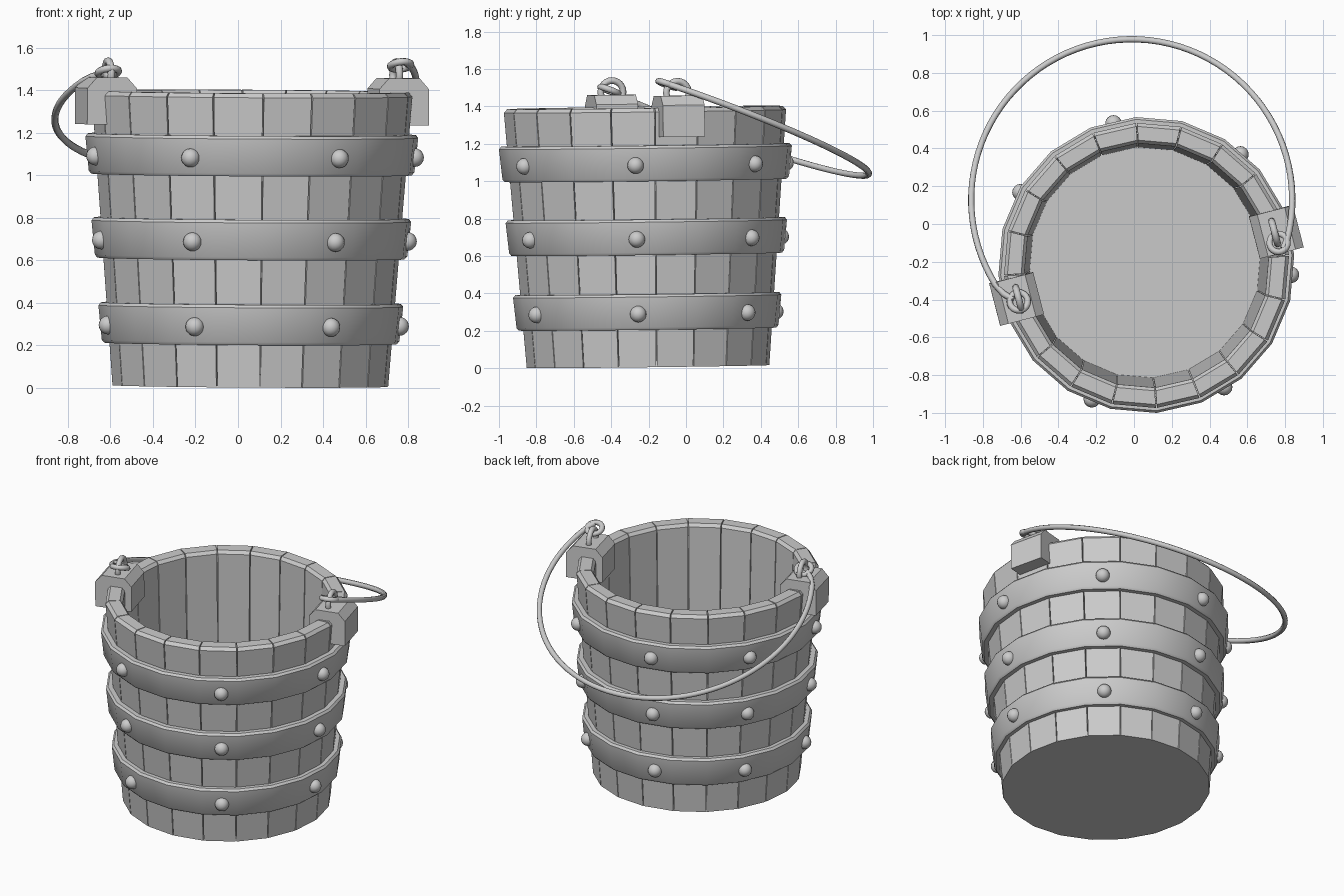
import bpy, bmesh, math
from mathutils import Matrix, Vector

cube = bpy.data.objects.get("Cube")
if cube:
    bpy.data.objects.remove(cube, do_unlink=True)

grey = bpy.data.materials.new("plain_grey")
grey.use_nodes = True
GREY = (0.6, 0.6, 0.6, 1)
grey.diffuse_color = GREY
grey.node_tree.nodes["Principled BSDF"].inputs["Base Color"].default_value = GREY

SIDES = 20
STEP = math.tau / SIDES
START = math.radians(-86)          # angle of the first stave joint
# The bucket leans very slightly
BUCKET = (Matrix.Translation((0.058, -0.203, 0.009))
          @ Matrix.Rotation(0.012, 4, 'X') @ Matrix.Rotation(0.006, 4, 'Y'))


def polar(r, a, z):
    return Vector((r * math.cos(a), r * math.sin(a), z))


def finish(bm, name, smooth=False, matrix=BUCKET):
    bmesh.ops.recalc_face_normals(bm, faces=bm.faces)
    mesh = bpy.data.meshes.new(name)
    bm.to_mesh(mesh)
    bm.free()
    mesh.transform(matrix)
    mesh.materials.append(grey)
    obj = bpy.data.objects.new(name, mesh)
    bpy.context.collection.objects.link(obj)
    if smooth:
        bpy.ops.object.select_all(action='DESELECT')
        obj.select_set(True)
        bpy.context.view_layer.objects.active = obj
        bpy.ops.object.shade_smooth_by_angle(angle=math.radians(35))
    return obj


def sweep(bm, profile, angles, closed):
    """Sweep a closed (radius, height) profile round the bucket axis."""
    rings = [[bm.verts.new(polar(r, a, z)) for r, z in profile] for a in angles]
    n = len(profile)
    pairs = list(zip(rings, rings[1:])) + ([(rings[-1], rings[0])] if closed else [])
    for a, b in pairs:
        for i in range(n):
            j = (i + 1) % n
            bm.faces.new((a[i], b[i], b[j], a[j]))
    if not closed:
        bm.faces.new(rings[0])
        bm.faces.new(rings[-1])


joints = [START + i * STEP for i in range(SIDES)]

# Staves with chamfered tops and narrow gaps
stave = [(0.65, 0), (0.756, 1.365), (0.738, 1.385), (0.665, 1.385), (0.648, 1.365), (0.61, 0)]
bm = bmesh.new()
for a in joints:
    sweep(bm, stave, (a + 0.004, a + STEP - 0.004), False)
finish(bm, "staves")

# Lining that closes the gaps between staves
bm = bmesh.new()
sweep(bm, [(0.625, 0.005), (0.705, 1.36), (0.695, 1.36), (0.615, 0.005)], joints, True)
finish(bm, "stave_lining")

# Floor
bm = bmesh.new()
bmesh.ops.create_cone(bm, cap_ends=True, segments=SIDES, radius1=0.645, radius2=0.63, depth=0.06)
bmesh.ops.transform(bm, verts=bm.verts,
                    matrix=Matrix.Translation((0, 0, 0.03)) @ Matrix.Rotation(START, 4, 'Z'))
finish(bm, "bucket_floor")

# Hoops, each with a ring of domed rivets
rivet_angles = (-112, -57.5, -4, 49.5, 103, 150, 197)
for name, low, high, r in (("lower", 0.2, 0.39, 0.702),
                           ("middle", 0.6, 0.79, 0.737),
                           ("upper", 0.995, 1.185, 0.768)):
    top = r + 0.017
    hoop = [(r - 0.05, low), (r - 0.012, low), (r, low + 0.014),
            (top, high - 0.014), (top - 0.012, high), (top - 0.05, high)]
    bm = bmesh.new()
    sweep(bm, hoop, joints, True)
    finish(bm, name + "_hoop", True)
    bm = bmesh.new()
    for deg in rivet_angles:
        spot = polar(r, math.radians(deg), (low + high) / 2 - 0.01)
        bmesh.ops.create_uvsphere(bm, u_segments=16, v_segments=10, radius=0.044,
                                  matrix=Matrix.Translation(spot))
    finish(bm, name + "_rivets", True)


def tube(name, points, radius, cyclic=False):
    """Round wire through the given points."""
    curve = bpy.data.curves.new(name, 'CURVE')
    curve.dimensions = '3D'
    curve.bevel_depth = radius
    curve.bevel_resolution = 2
    curve.use_fill_caps = True
    spline = curve.splines.new('POLY')
    spline.points.add(len(points) - 1)
    for p, co in zip(spline.points, points):
        p.co = (*co, 1)
    spline.use_cyclic_u = cyclic
    spline.use_smooth = True
    curve.materials.append(grey)
    bpy.context.collection.objects.link(bpy.data.objects.new(name, curve))


def on_plane(x, y):
    """Point on the sloping plane in which the handle lies."""
    return Vector((x, y, 1.40 + 0.105 * x - 0.365 * y))


def circle(count):
    return [(math.cos(math.tau * i / count), math.sin(math.tau * i / count)) for i in range(count)]


# Rim brackets and their eyes
for side, deg in (("left", 14.5), ("right", 194.5)):
    turn = BUCKET @ Matrix.Rotation(math.radians(deg), 4, 'Z')
    outline = [(0.59, 1.23), (0.83, 1.23), (0.83, 1.40), (0.785, 1.45), (0.635, 1.45), (0.59, 1.40)]
    bm = bmesh.new()
    ends = [[bm.verts.new((x, y, z)) for x, z in outline] for y in (-0.115, 0.115)]
    for i in range(len(outline)):
        j = (i + 1) % len(outline)
        bm.faces.new((ends[0][i], ends[0][j], ends[1][j], ends[1][i]))
    for end in ends:
        bm.faces.new(end)
    finish(bm, side + "_bracket", matrix=turn)
    tube(side + "_eye", [turn @ Vector((0.70, 0.062 * c, 1.465 + 0.062 * s)) for c, s in circle(24)],
         0.018, True)

# Handle wire, with a loop at each end
arc = [math.radians(-14 + 226 * i / 60) for i in range(61)]
path = [on_plane(-0.012 + 0.85 * math.cos(a), 0.128 + 0.85 * math.sin(a)) for a in arc]
tube("handle", [on_plane(0.79, -0.13)] + path + [on_plane(-0.69, -0.37), on_plane(-0.64, -0.40)], 0.017)
for side, x, y in (("left", 0.765, -0.10), ("right", -0.61, -0.41)):
    tube(side + "_handle_loop", [on_plane(x + 0.048 * c, y + 0.048 * s) for c, s in circle(20)],
         0.017, True)
